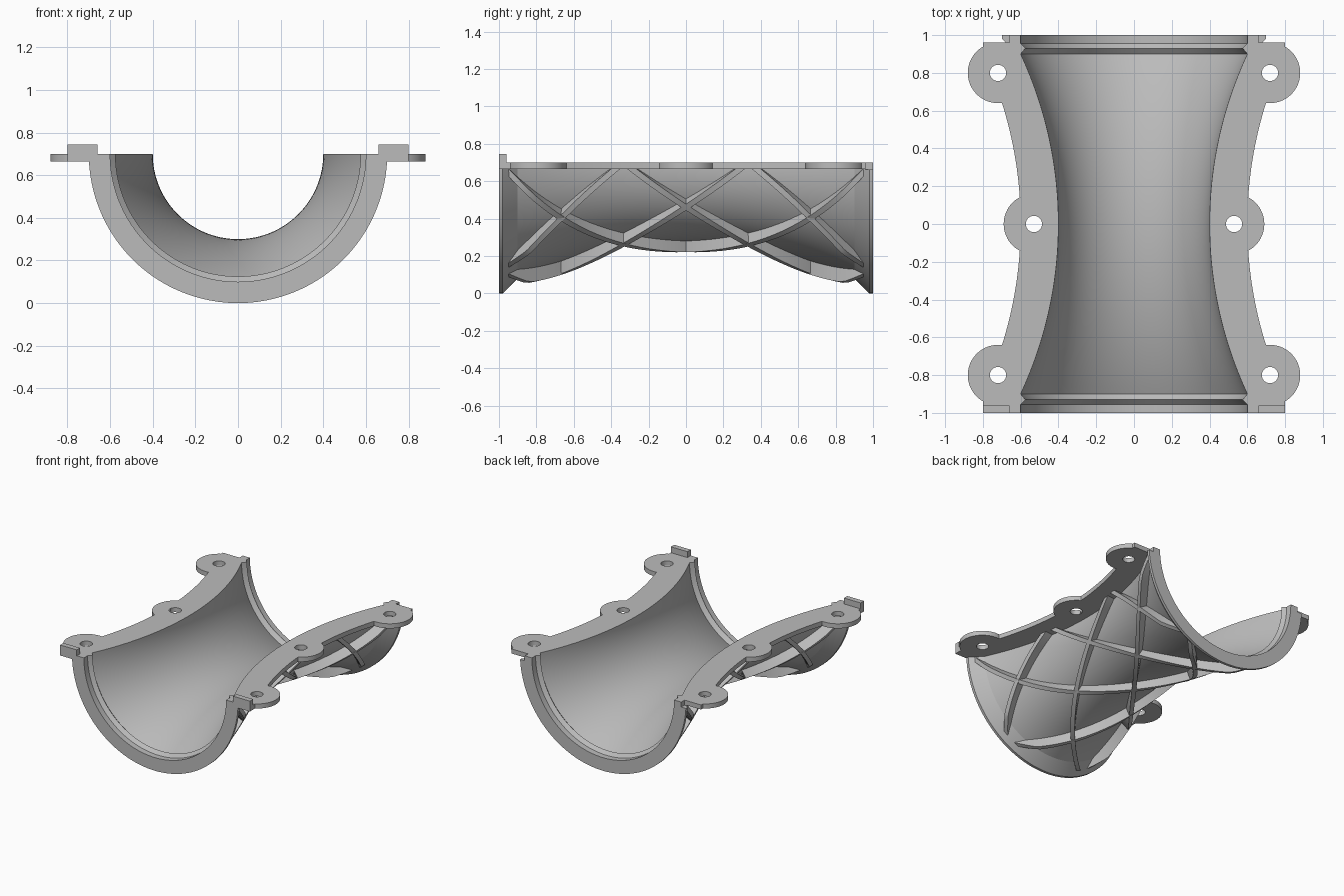
import bpy, bmesh, math
from math import sin, cos, pi, sqrt, radians

if "Cube" in bpy.data.objects:
    bpy.data.objects.remove(bpy.data.objects["Cube"], do_unlink=True)

AXIS_Z = 0.70        # height of the tube axis and of the parting plane
FLANGE_Z = 0.665     # underside of the flange

grey = bpy.data.materials.new("plain_grey")
grey.use_nodes = True
grey.diffuse_color = (0.5, 0.5, 0.5, 1)
grey.node_tree.nodes["Principled BSDF"].inputs["Base Color"].default_value = (0.5, 0.5, 0.5, 1)


def bore(y):
    """Inner radius of the waisted tube."""
    y = min(abs(y), 0.9)
    return 0.4 + 2.125 - sqrt(2.125 ** 2 - y * y)


def span(a, b, n):
    return [a + (b - a) * i / n for i in range(n + 1)]


def finish(bm, name):
    bmesh.ops.recalc_face_normals(bm, faces=bm.faces)
    mesh = bpy.data.meshes.new(name)
    bm.to_mesh(mesh)
    bm.free()
    mesh.materials.append(grey)
    obj = bpy.data.objects.new(name, mesh)
    bpy.context.collection.objects.link(obj)
    return obj


def loft(name, rings):
    """Skin a row of equal closed sections and cap both ends."""
    bm = bmesh.new()
    rows = [[bm.verts.new(p) for p in ring] for ring in rings]
    n = len(rows[0])
    for a, b in zip(rows, rows[1:]):
        for i in range(n):
            j = (i + 1) % n
            bm.faces.new((a[i], a[j], b[j], b[i]))
    bm.faces.new(rows[0])
    bm.faces.new(rows[-1])
    return finish(bm, name)


def box(name, x0, x1, y0, y1, z0, z1):
    return loft(name, [[(x0, y, z0), (x1, y, z0), (x1, y, z1), (x0, y, z1)] for y in (y0, y1)])


def disc(name, x, y, r, z0, z1):
    angles = [2 * pi * i / 64 for i in range(64)]
    return loft(name, [[(x + r * cos(a), y + r * sin(a), z) for a in angles] for z in (z0, z1)])


def combine(obj, tool, operation):
    tool.hide_render = True
    mod = obj.modifiers.new("combine", 'BOOLEAN')
    mod.operation, mod.solver, mod.object = operation, 'EXACT', tool
    bpy.context.view_layer.objects.active = obj
    bpy.ops.object.modifier_apply(modifier=mod.name)
    bpy.data.objects.remove(tool, do_unlink=True)


def on_tube(y, r, angle):
    """Point on the tube; angle is measured from straight down."""
    return (r * sin(angle), y, AXIS_Z - r * cos(angle))


parts = []

# Half-tube shell: waisted wall, end rims and a small inner ridge near each end
wall = span(-0.9, 0.9, 48)
inner_end = [(0.93, 0.575), (0.955, 0.6), (1, 0.6)]
outer_end = [(1, 0.7), (0.98, 0.7)]
profile = [(-y, r) for y, r in reversed(inner_end)]
profile += [(y, bore(y)) for y in wall] + inner_end + outer_end
profile += [(y, bore(y) + 0.02) for y in reversed(wall)]
profile += [(-y, r) for y, r in reversed(outer_end)]
shell = loft("shell", [[on_tube(y, r, a) for y, r in profile] for a in span(-pi / 2, pi / 2, 96)])
parts.append(shell)

for side, label in ((1, "left"), (-1, "right")):
    # Flange strip following the waist
    def strip(name, inner, outer, ys, z0, z1):
        return loft(name, [[(side * inner(y), y, z0), (side * outer(y), y, z0),
                            (side * outer(y), y, z1), (side * inner(y), y, z1)] for y in ys])

    flange = strip(label + "_flange", lambda y: bore(y) + 0.005, lambda y: bore(y) + 0.2,
                   [-1] + wall + [1], FLANGE_Z, AXIS_Z)
    # Round screw tabs, trimmed to the bore and drilled
    tabs = ((0.72, -0.8), (0.53, 0), (0.72, 0.8))
    for x, y in tabs:
        combine(flange, disc("tab", side * x, y, 0.16, FLANGE_Z, AXIS_Z), 'UNION')
    combine(flange, strip("bore_cutter", lambda y: 0, lambda y: bore(y) + 0.012,
                          [-1.1] + wall + [1.1], 0.6, 0.8), 'DIFFERENCE')
    for x, y in tabs:
        combine(flange, disc("hole_cutter", side * x, y, 0.043, 0.6, 0.8), 'DIFFERENCE')
    # Locating notch at the back, matching block at the front
    x0, x1 = sorted((side * 0.66, side * 0.9))
    for obj in (flange, shell):
        combine(obj, box("notch_cutter", x0, x1, 0.96, 1.1, FLANGE_Z - 0.003, 0.8), 'DIFFERENCE')
    x0, x1 = sorted((side * 0.66, side * 0.8))
    parts += [flange, box(label + "_locating_block", x0, x1, -1, -0.96, AXIS_Z, 0.745)]

# Crossing spiral ribs around the outside
HALF_WIDTH = 0.014
for turn in (1, -1):
    for k in range(-2, 3):
        start = radians(60 * k)
        limit = radians(88)
        ends = sorted(((-limit - start) / (turn * pi / 2), (limit - start) / (turn * pi / 2)))
        low, high = max(ends[0], -0.955), min(ends[1], 0.955)
        rings = []
        for y in span(low, high, 40):
            angle = start + turn * y * pi / 2
            base = bore(y) + 0.012
            top = min(0.48 + 0.265 * y * y, 0.668)
            slope = turn * base * pi / 2
            length = sqrt(1 + slope * slope)
            dy, da = -slope / length * HALF_WIDTH, HALF_WIDTH / length / base
            rings.append([on_tube(y + s * dy, r, angle + s * da)
                          for s, r in ((-1, base), (1, base), (1, top), (-1, top))])
        parts.append(loft("spiral_rib", rings))

# Smooth curved faces, keep machined edges crisp
bpy.ops.object.select_all(action='DESELECT')
for obj in parts:
    obj.select_set(True)
bpy.context.view_layer.objects.active = shell
bpy.ops.object.shade_smooth_by_angle(angle=radians(15))
